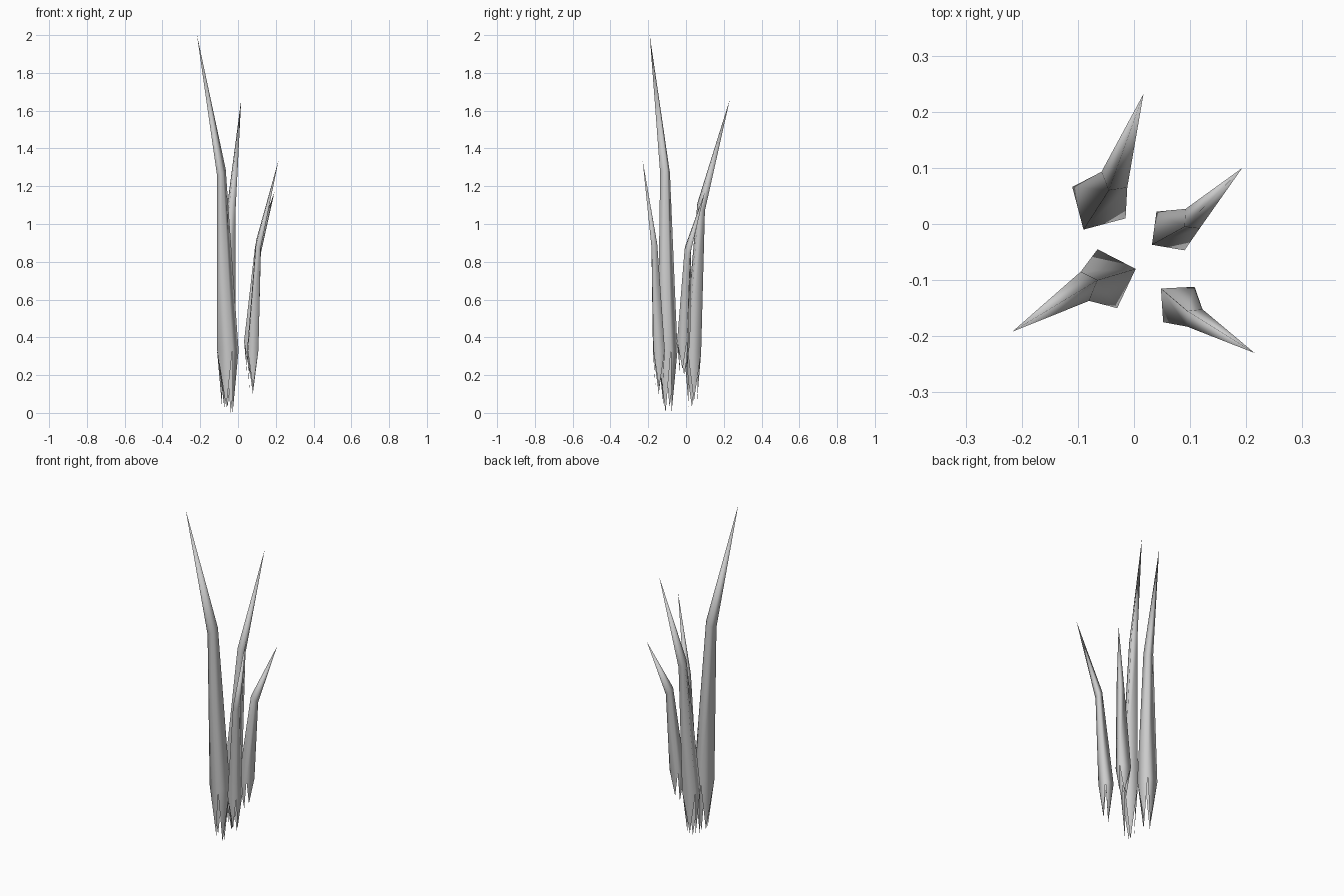
import bpy
from mathutils import Vector

if "Cube" in bpy.data.objects:
    bpy.data.objects.remove(bpy.data.objects["Cube"])


def blade(name, lower, z_low, upper, z_up, tip, z_base):
    """Four-sided grass blade. Rings run inner, side, outer, side."""
    # widest ring, neck ring and tip
    low = [Vector((x, y, z_low)) for x, y in lower]
    up = [Vector((x, y, z_up + dz)) for (x, y), dz in zip(upper, (0.02, 0, -0.02, 0))]
    centre = sum(low, Vector()) / 4
    # each side ends in its own root point, pulled in towards the axis
    roots = []
    for i in range(4):
        p = ((low[i] + low[(i + 1) % 4]) / 2).lerp(centre, 0.4)
        p.z = z_base + (0, 0.03, 0.03, 0)[i]
        roots.append(p)
    verts = low + up + [Vector(tip)] + roots
    faces = []
    for i in range(4):
        j = (i + 1) % 4
        faces += [(i, j, 4 + j, 4 + i), (4 + i, 4 + j, 8), (j, i, 9 + i)]
    # keep normals outward whichever way the ring is listed
    area = sum(low[i].x * low[(i + 1) % 4].y - low[(i + 1) % 4].x * low[i].y
               for i in range(4))
    if area < 0:
        faces = [f[::-1] for f in faces]
    mesh = bpy.data.meshes.new(name)
    mesh.from_pydata(verts, [], faces)
    mesh.polygons.foreach_set("use_smooth", [True] * len(mesh.polygons))
    obj = bpy.data.objects.new(name, mesh)
    bpy.context.collection.objects.link(obj)


# tallest blade, front left
blade("tall_blade",
      [(0.003, -0.08), (-0.065, -0.045), (-0.11, -0.115), (-0.03, -0.15)], 0.33,
      [(-0.065, -0.10), (-0.095, -0.085), (-0.11, -0.135), (-0.08, -0.137)], 1.27,
      (-0.217, -0.192, 2.0), 0.0)
# back left blade
blade("back_blade",
      [(-0.09, -0.01), (-0.015, 0.01), (-0.03, 0.08), (-0.11, 0.066)], 0.32,
      [(-0.045, 0.06), (-0.012, 0.065), (-0.02, 0.10), (-0.058, 0.093)], 1.09,
      (0.017, 0.232, 1.66), 0.03)
# right-hand blade
blade("right_blade",
      [(0.032, -0.037), (0.09, -0.047), (0.107, 0.005), (0.04, 0.022)], 0.38,
      [(0.09, -0.005), (0.117, -0.008), (0.12, 0.022), (0.092, 0.027)], 0.86,
      (0.193, 0.10, 1.17), 0.20)
# front right blade
blade("front_blade",
      [(0.048, -0.115), (0.108, -0.112), (0.108, -0.172), (0.052, -0.175)], 0.33,
      [(0.095, -0.155), (0.122, -0.152), (0.12, -0.182), (0.095, -0.183)], 0.89,
      (0.215, -0.23, 1.34), 0.10)
